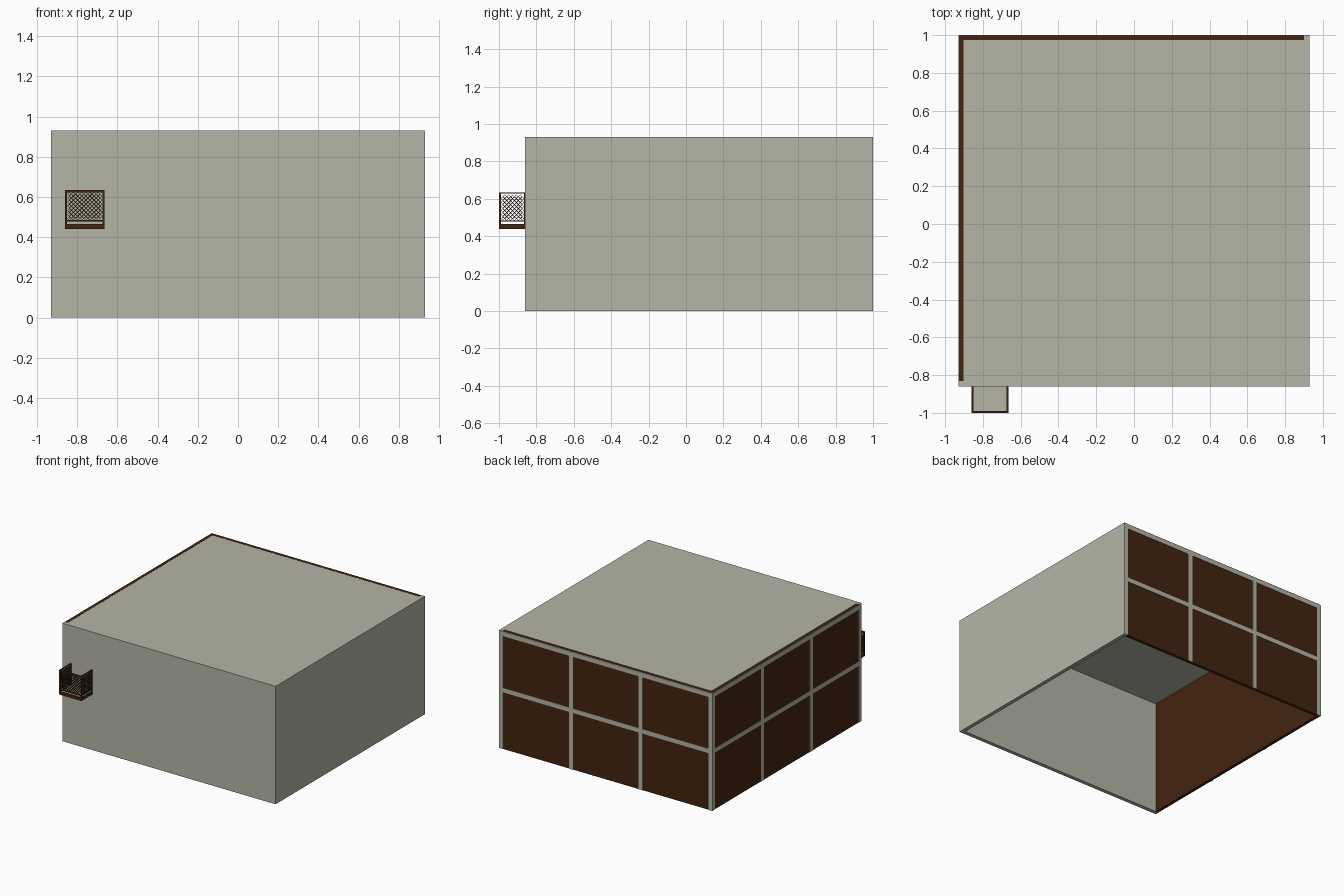
import bpy, bmesh
from mathutils import Vector

if "Cube" in bpy.data.objects:
    bpy.data.objects.remove(bpy.data.objects["Cube"])


def material(name, rgb):
    m = bpy.data.materials.new(name)
    m.diffuse_color = (*rgb, 1)
    m.use_nodes = True
    m.node_tree.nodes["Principled BSDF"].inputs["Base Color"].default_value = m.diffuse_color
    return m


GREY = material("warm_grey", (0.46, 0.46, 0.38))
BROWN = material("dark_brown", (0.055, 0.018, 0.005))


def finish(name, bm, mat):
    me = bpy.data.meshes.new(name)
    bm.to_mesh(me)
    bm.free()
    me.materials.append(mat)
    ob = bpy.data.objects.new(name, me)
    bpy.context.collection.objects.link(ob)
    return ob


def box(name, lo, hi, mat):
    lo, hi = Vector(lo), Vector(hi)
    bm = bmesh.new()
    bmesh.ops.create_cube(bm, size=1)
    for v in bm.verts:
        v.co = (lo + hi) / 2 + Vector(a * b for a, b in zip(v.co, hi - lo))
    return finish(name, bm, mat)


def mesh_panel(name, origin, u, width, height, thick, mat, p=0.0105):
    """Perforated sheet: tiled diamonds, each with its centre cut out."""
    nu, nv = max(2, round(width / p)), max(2, round(height / p))
    du, dv = Vector(u) * (width / nu), Vector((0, 0, height / nv))
    o = Vector(origin)
    bm = bmesh.new()
    for i in range(1, nu):
        for j in range(1, nv):
            if (i + j) % 2 == 0:
                c = o + du * i + dv * j
                bm.faces.new([bm.verts.new(c + d) for d in (du, dv, -du, -dv)])
    bmesh.ops.remove_doubles(bm, verts=bm.verts, dist=1e-5)
    faces = list(bm.faces)
    bmesh.ops.inset_individual(bm, faces=faces, thickness=0.0028)
    bmesh.ops.delete(bm, geom=faces, context='FACES')
    ob = finish(name, bm, mat)
    s = ob.modifiers.new("thickness", 'SOLIDIFY')
    s.thickness = thick
    s.offset = 0
    return ob


# Grey shell: roof, front wall and right wall, open underneath
X, Y0, Y1, H, T = 0.93, -0.86, 1.0, 0.93, 0.03
box("roof", (-X + 0.003, Y0, H - T), (X, Y1 - 0.003, H), GREY)
box("front_wall", (-X, Y0, 0), (X, Y0 + T, H), GREY)
box("right_wall", (X - T, Y0 + T, 0), (X, Y1, H), GREY)

# Brown glazed walls at the back and left, just inside the frames
E = 0.003
box("back_panel", (-X + E, Y1 - 0.027, 0), (X - T, Y1 - E, H + 0.001), BROWN)
box("left_panel", (-X + E, Y0 + T, 0), (-X + 0.027, Y1 - E, H + 0.001), BROWN)

# Grey window frames: uprights at thirds, rails at mid height and top
W = 0.035
for k in range(4):
    x = -X + W / 2 + k * (2 * X - W) / 3
    box("back_upright", (x - W / 2, Y1 - E, 0), (x + W / 2, Y1, 0.925), GREY)
    y = Y0 + W / 2 + k * (Y1 - Y0 - W) / 3
    box("left_upright", (-X, y - W / 2, 0), (-X + E, y + W / 2, 0.925), GREY)
for z in (0.465, 0.908):
    box("back_rail", (-X, Y1 - E, z - W / 2), (X, Y1, z + W / 2), GREY)
    box("left_rail", (-X, Y0, z - W / 2), (-X + E, Y1, z + W / 2), GREY)

# Small perforated basket on the front wall, open at the top
A, B, F, t = -0.86, -0.665, -1.0, 0.01
box("basket_floor", (A + t, F + t, 0.455), (B - t, Y0, 0.465), GREY)
box("basket_skirt_front", (A, F, 0.44), (B, F + t, 0.464), BROWN)
box("basket_top_rail_front", (A, F, 0.623), (B, F + t, 0.634), BROWN)
box("basket_low_rail_front", (A, F, 0.479), (B, F + t, 0.485), BROWN)
mesh_panel("basket_mesh_front", (A + t, F + t / 2, 0.483), (1, 0, 0),
           B - A - 2 * t, 0.142, 0.006, BROWN)
for side, x in (("left", A), ("right", B - t)):
    box("basket_skirt_" + side, (x, F + t, 0.44), (x + t, Y0, 0.464), BROWN)
    box("basket_post_" + side, (x, F, 0.464), (x + t, F + t, 0.634), BROWN)
    box("basket_top_rail_" + side, (x, F + t, 0.629), (x + t, Y0, 0.634), BROWN)
    box("basket_low_rail_" + side, (x, F + t, 0.479), (x + t, Y0, 0.485), BROWN)
    box("basket_wall_post_" + side, (x, Y0 - 0.006, 0.464), (x + t, Y0, 0.634), BROWN)
    mesh_panel("basket_mesh_" + side, (x + t / 2, F + t, 0.483), (0, 1, 0),
               Y0 - F - t - 0.005, 0.14, 0.006, BROWN)
